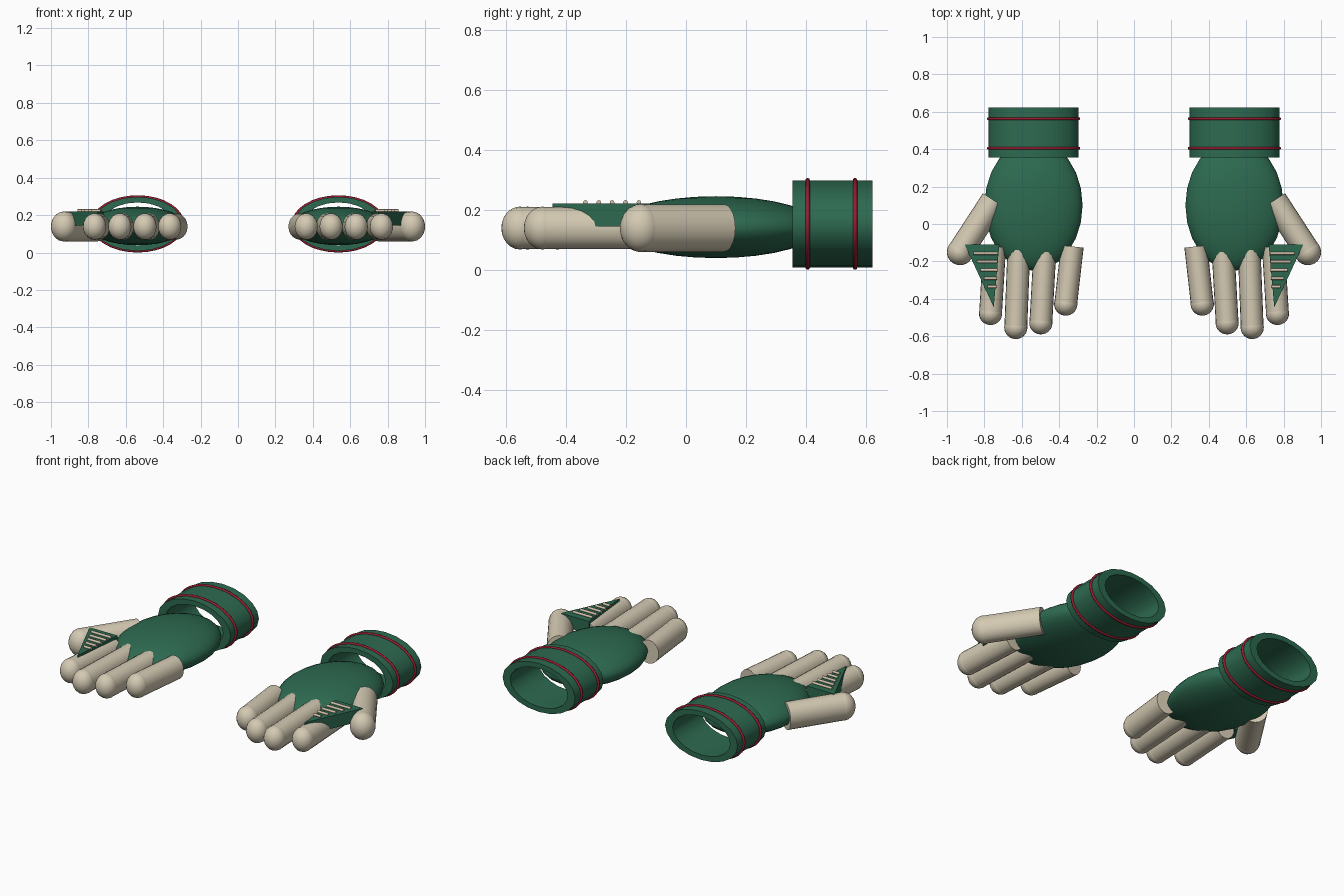
import bpy, bmesh, math
from mathutils import Matrix, Vector

if "Cube" in bpy.data.objects:
    bpy.data.objects.remove(bpy.data.objects["Cube"])


def material(name, rgb):
    m = bpy.data.materials.new(name)
    m.diffuse_color = (*rgb, 1)
    m.use_nodes = True
    m.node_tree.nodes["Principled BSDF"].inputs["Base Color"].default_value = m.diffuse_color
    return m


GREEN = material("glove green", (0.026, 0.144, 0.080))
CREAM = material("finger cream", (0.66, 0.59, 0.45))
RED = material("trim red", (0.33, 0.012, 0.032))
LACE = material("lace tan", (0.66, 0.54, 0.41))
CX = 0.537   # glove centre, distance from x = 0


def finish(name, bm, mat, angle=40):
    bmesh.ops.recalc_face_normals(bm, faces=bm.faces)
    me = bpy.data.meshes.new(name)
    bm.to_mesh(me)
    bm.free()
    me.materials.append(mat)
    ob = bpy.data.objects.new(name, me)
    bpy.context.collection.objects.link(ob)
    bpy.ops.object.select_all(action='DESELECT')
    ob.select_set(True)
    bpy.context.view_layer.objects.active = ob
    bpy.ops.object.shade_smooth_by_angle(angle=math.radians(angle))
    return ob


def finger(name, base, tip, r, rz, z):
    """Tube from base to tip with a ball on the end, stretched in z."""
    a, b = Vector((*base, 0)), Vector((*tip, 0))
    bm = bmesh.new()
    rot = (b - a).to_track_quat('Z', 'Y').to_matrix().to_4x4()
    bmesh.ops.create_cone(bm, cap_ends=True, segments=20, radius1=r, radius2=r,
                          depth=(b - a).length,
                          matrix=Matrix.Translation((a + b) / 2) @ rot)
    bmesh.ops.create_uvsphere(bm, u_segments=20, v_segments=12, radius=r * 1.02,
                              matrix=Matrix.Translation(b) @ rot)
    for v in bm.verts:
        v.co.z = z + v.co.z * rz / r
    finish(name, bm, CREAM)


def loft(name, rings, mat, closed, angle=40):
    """Skin a list of equal point rings."""
    bm = bmesh.new()
    vs = [[bm.verts.new(p) for p in ring] for ring in rings]
    n = len(vs[0])
    for i in range(len(vs) if closed else len(vs) - 1):
        p, q = vs[i], vs[(i + 1) % len(vs)]
        for j in range(n):
            k = (j + 1) % n
            bm.faces.new((p[j], p[k], q[k], q[j]))
    if not closed:
        bm.faces.new(vs[0])
        bm.faces.new(vs[-1])
    return finish(name, bm, mat, angle)


def oval(x, y, z, rx, rz, n):
    return [(x + rx * math.cos(2 * math.pi * i / n), y,
             z + rz * math.sin(2 * math.pi * i / n)) for i in range(n)]


for s, side in ((-1, "left"), (1, "right")):
    # palm
    bm = bmesh.new()
    bmesh.ops.create_uvsphere(
        bm, u_segments=24, v_segments=16, radius=1,
        matrix=Matrix.Translation((s * CX, 0.1, 0.142))
        @ Matrix.Diagonal((0.262, 0.35, 0.103, 1)))
    finish(side + "_palm", bm, GREEN)

    # hollow wrist cuff
    loft(side + "_cuff",
         [oval(s * CX, y, 0.153, rx, rz, 20) for y, rx, rz in
          ((0.355, 0.24, 0.145), (0.622, 0.24, 0.145),
           (0.622, 0.19, 0.115), (0.355, 0.19, 0.115))], GREEN, True)

    # trim rings around the cuff
    for k, y in enumerate((0.405, 0.563)):
        t = 0.0075
        loft(f"{side}_trim_ring_{k + 1}",
             [oval(s * CX, y + t * math.sin(a), 0.153,
                   0.242 + t * math.cos(a), 0.1455 + t * math.cos(a), 32)
              for a in (math.pi * i / 4 for i in range(8))], RED, True, 60)

    # four fingers and the thumb
    for k, (bx, tx, ty) in enumerate(((0.745, 0.767, -0.478), (0.615, 0.632, -0.553),
                                      (0.475, 0.498, -0.528), (0.330, 0.365, -0.428))):
        finger(f"{side}_finger_{k + 1}", (s * bx, -0.12), (s * tx, ty), 0.061, 0.07, 0.139)
    finger(side + "_thumb", (s * 0.75, 0.127), (s * 0.93, -0.15), 0.069, 0.079, 0.139)

    # triangular web between thumb and first finger
    tri = ((0.905, -0.11), (0.72, -0.11), (0.75, -0.445))
    loft(side + "_web", [[(s * x, y, z) for x, y in tri] for z in (0.145, 0.22)],
         GREEN, False, 20)

    # lace bars across the web
    for k in range(5):
        y = -0.157 - 0.0445 * k
        x0, x1 = 0.857 - 0.0185 * k, 0.727 + 0.002 * k
        bm = bmesh.new()
        bmesh.ops.create_cone(
            bm, cap_ends=True, segments=8, radius1=0.008, radius2=0.008, depth=x0 - x1,
            matrix=Matrix.Translation((s * (x0 + x1) / 2, y, 0.224))
            @ Matrix.Rotation(math.pi / 2, 4, 'Y'))
        finish(f"{side}_lace_{k + 1}", bm, LACE, 60)
